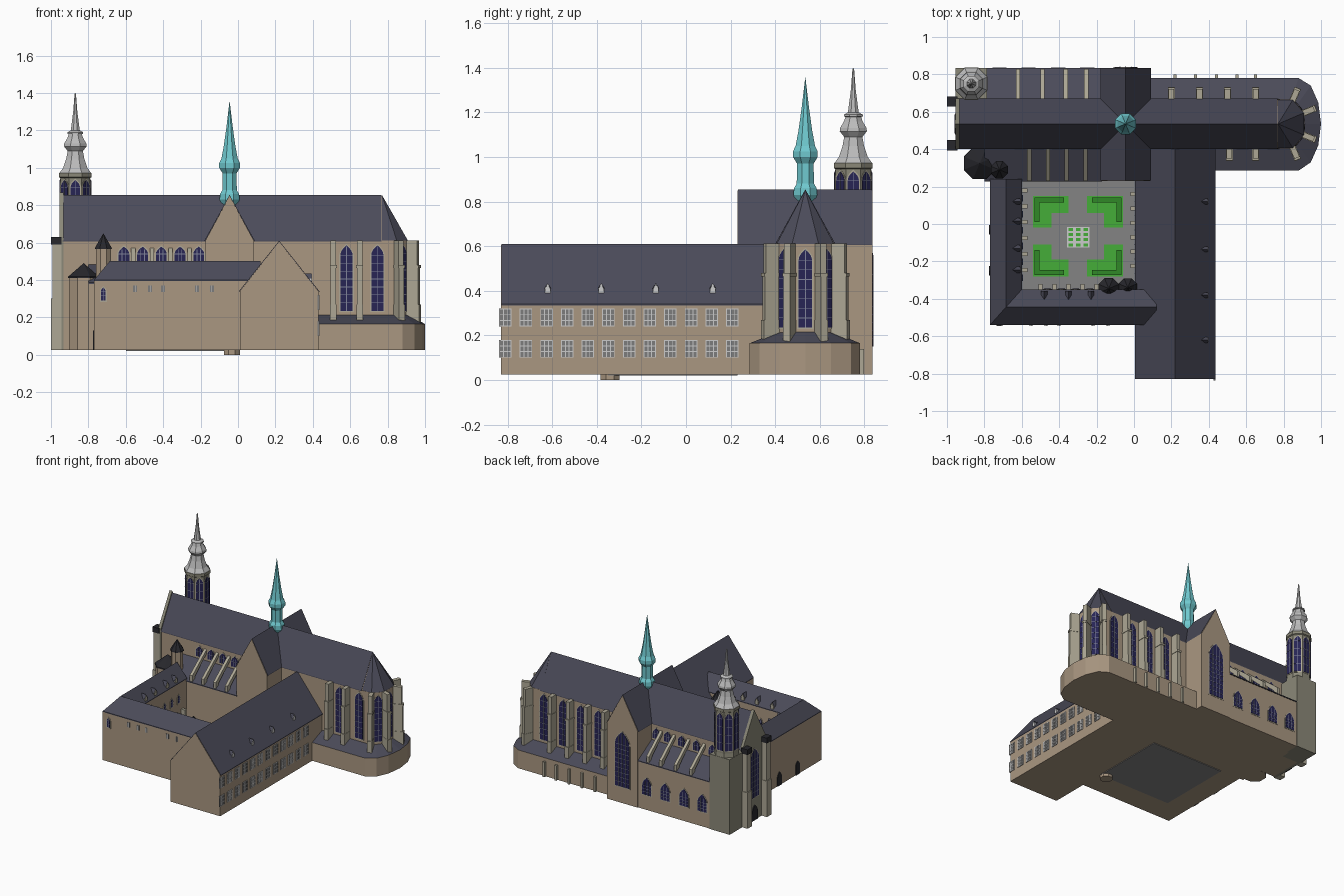
import bpy, bmesh
from math import sin, cos, pi, radians, atan2

if "Cube" in bpy.data.objects:
    bpy.data.objects.remove(bpy.data.objects["Cube"])

COL = dict(wall=(.40, .31, .22), stone=(.42, .39, .30), tower=(.26, .25, .19), roof=(.07, .07, .10),
           black=(.02, .02, .025), glass=(.02, .018, .09), bar=(.22, .23, .32), lead=(.5, .5, .5),
           copper=(.16, .58, .62), grey=(.23, .23, .23), pane=(.2, .2, .2), white=(.62, .62, .62),
           grass=(.06, .42, .04), hedge=(.03, .25, .02))
MATS = {}
for k, c in COL.items():
    MATS[k] = bpy.data.materials.new(k)
    MATS[k].diffuse_color = (*c, 1)
PARTS = {}          # part name -> (bmesh, material)


# ---- helpers: everything is a loft between rings of points ----
def loft(name, mat, rings):
    bm = PARTS.setdefault(name, (bmesh.new(), mat))[0]
    vs = [[bm.verts.new(p) for p in r] for r in rings]
    fs = []
    for a, b in zip(vs, vs[1:]):
        n = max(len(a), len(b))
        for i in range(n):
            j = (i + 1) % n
            q = [a[i % len(a)], a[j % len(a)], b[j % len(b)], b[i % len(b)]]
            fs.append(bm.faces.new(list(dict.fromkeys(q))))
    for r in (vs[0], vs[-1]):
        if len(r) > 2:
            fs.append(bm.faces.new(r))
    bmesh.ops.recalc_face_normals(bm, faces=fs)


def extrude(name, mat, prof, c, ang, d0, d1):
    """Upright profile (u, z) at c, pushed along the outward direction ang."""
    n, t = (cos(ang), sin(ang)), (-sin(ang), cos(ang))
    loft(name, mat, [[(c[0] + t[0]*u + n[0]*d, c[1] + t[1]*u + n[1]*d, z) for u, z in prof]
                     for d in (d0, d1)])


def block(name, mat, c, ang, w, d0, d1, z0, z1):
    extrude(name, mat, [(-w/2, z0), (w/2, z0), (w/2, z1), (-w/2, z1)], c, ang, d0, d1)


def box(name, mat, x0, x1, y0, y1, z0, z1):
    block(name, mat, ((x0 + x1)/2, (y0 + y1)/2), 0, y1 - y0, (x0 - x1)/2, (x1 - x0)/2, z0, z1)


def plate(name, mat, poly, z0, z1, top=None):
    loft(name, mat, [[(x, y, z0) for x, y in poly], [(x, y, z1) for x, y in top or poly]])


def turned(name, mat, c, prof, n=8):
    """Faceted turret or spire from (radius, z); radius 0 is a tip."""
    loft(name, mat, [[(c[0], c[1], z)] if r == 0 else
                     [(c[0] + r*cos((i + .5)*2*pi/n), c[1] + r*sin((i + .5)*2*pi/n), z) for i in range(n)]
                     for r, z in prof])


def house(name, mat, c, ang, h, z0, ze, zr, d0, d1, t=.005):
    extrude(name + "_walls", mat, [(-h, z0), (h, z0), (h, ze), (0, zr), (-h, ze)], c, ang, d0, d1)
    extrude(name + "_roof", "roof", [(-h - t, ze - t), (0, zr), (h + t, ze - t), (h + t, ze),
                                     (0, zr + t), (-h - t, ze)], c, ang, d0 + .002, d1 - .002)


def arch(w, z0, z1):
    h = min(w*.8, (z1 - z0)*.5)
    side = [(w/2*(1 - s*s), z1 - h + h*s) for s in (0, .25, .5, .75)]
    return [(-w/2, z0), (w/2, z0)] + side + [(0, z1)] + [(-u, z) for u, z in side[::-1]]


def window(name, c, ang, w, z0, z1, cols=2, rows=5):
    extrude(name + "_frames", "stone", arch(w + .014, z0 - .007, z1 + .008), c, ang, -.005, .002)
    extrude(name + "_glass", "glass", arch(w, z0, z1), c, ang, -.005, .004)
    n, t = (cos(ang), sin(ang)), (-sin(ang), cos(ang))
    zt = z1 - min(w*.8, (z1 - z0)*.5)
    for i in range(1, cols):
        u = w*(i/cols - .5)
        block(name + "_bars", "bar", (c[0] + t[0]*u, c[1] + t[1]*u), ang, .004, 0, .006,
              z0, zt + (z1 - zt)*(.9 if u == 0 else .6))
    for i in range(1, rows + 1):
        z = z0 + (zt - z0)*i/rows
        block(name + "_bars", "bar", c, ang, w, 0, .0055, z - .0015, z + .0015)


N, S, E, W = pi/2, -pi/2, 0, pi
CY = .535           # church axis

# ---- church: nave, transept, apse ----
house("nave", "wall", (0, CY), E, .13, .025, .61, .85, -.94, .77)
house("transept", "wall", (-.045, CY), N, .13, .025, .61, .85, -.305, .3)
apse = [(.77, .405), (.85, .405), (.91, .475), (.91, .595), (.85, .665), (.77, .665)]
plate("apse_walls", "wall", apse, .025, .61)
loft("apse_roof", "roof", [[(x, y, .608) for x, y in apse], [(.77, CY, .854)]])

# low ambulatory round the choir
amb = [(.085, .78), (.88, .78), (.945, .74), (.985, .65), (1, CY), (.985, .42), (.945, .33), (.88, .285), (.085, .285)]
inner = [(.085, .66), (.84, .66), (.87, .635), (.91, .595), (.91, CY), (.91, .475), (.87, .435), (.84, .41), (.085, .41)]
plate("ambulatory_walls", "wall", amb, .025, .165)
plate("ambulatory_roof", "roof", amb, .165, .215, inner)
for x in (.22, .33, .44, .55, .65):
    block("ambulatory_buttresses", "stone", (x, .78), N, .016, -.005, .018, .025, .14)

# choir buttresses and tall windows
spots = [((x, .665), N) for x in (.2, .35, .5, .65)] + [((x, .405), S) for x in (.51, .65)]
for s in (1, -1):
    spots += [((.85, CY + s*.13), s*radians(67)), ((.91, CY + s*.06), s*radians(22))]
for c, a in spots:
    block("choir_buttresses", "stone", c, a, .034, -.01, .068, .17, .27)
    block("choir_buttresses", "stone", c, a, .030, -.01, .062, .27, .47)
    block("choir_buttresses", "stone", c, a, .036, -.01, .066, .465, .48)
    block("choir_buttresses", "stone", c, a, .030, -.01, .056, .48, .612)
for x in (.275, .425, .575, .74):
    window("choir", (x, .665), N, .065, .235, .585, 2, 7)
for x in (.58, .745):
    window("choir", (x, .405), S, .065, .235, .585, 2, 7)
for s in (1, -1):
    window("choir", (.88, CY + s*.095), s*atan2(.06, .07), .055, .235, .585, 2, 7)
window("choir", (.91, CY), E, .06, .235, .585, 2, 7)
window("transept", (-.045, .835), N, .12, .15, .57, 4, 9)

# side aisles with flying buttresses and clerestory
for name, yo, yi, x0, a, fly, clere in (
        ("north_aisle", .83, .66, -.8, N, (-.62, -.49, -.365, -.255), (-.69, -.555, -.43, -.31, -.215)),
        ("south_aisle", .23, .41, -.8, S, (-.56, -.46, -.36, -.26), (-.61, -.51, -.41, -.31, -.21))):
    s = 1 if a == N else -1
    extrude(name + "_walls", "wall", [(yo, .025), (yo, .38), (yi, .48), (yi, .025)], (0, 0), E, x0, -.17)
    extrude(name + "_roof", "roof", [(yo + s*.004, .38), (yi, .48), (yi, .486), (yo + s*.004, .386)],
            (0, 0), E, x0, -.17)
    for x in fly:
        extrude("flying_buttresses", "stone", [(yo, .39), (yo, .435), (yi, .575), (yi, .545), (yo - s*.035, .42),
                                               (yo - s*.035, .39)], (x, 0), E, -.011, .011)
    for x in clere:
        window("clerestory", (x, CY + s*.13), a, .058, .50, .578, 3, 1)
for x in (-.25, -.405, -.565, -.72):
    window("north_aisle", (x, .83), N, .075, .14, .27, 3, 3)

# west front
extrude("west_gable", "tower", [(-.135, .025), (.135, .025), (.135, .63), (0, .868), (-.135, .63)],
        (-.955, CY), W, -.022, 0)
window("west", (-.955, CY), W, .1, .2, .57, 4, 7)
extrude("west_door", "black", arch(.07, .025, .14), (-.955, CY), W, -.005, .006)
for y in (.42, .655):
    block("west_buttresses", "stone", (-.955, y), W, .055, -.01, .045, .025, .3)
    block("west_buttresses", "stone", (-.955, y), W, .048, -.01, .038, .3, .59)
    block("west_buttress_caps", "black", (-.955, y), W, .056, -.01, .045, .59, .63)

# bell tower with two-stage spire
T = (-.87, .75)
box("tower_base", "tower", -.955, -.785, .66, .835, .025, .6)
turned("tower_belfry", "tower", T, [(.09, .6), (.086, .63), (.086, .945), (.094, .95), (.094, .972)])
for i in range(8):
    a = i*pi/4
    window("belfry", (T[0] + .0795*cos(a), T[1] + .0795*sin(a)), a, .05, .65, .935, 2, 4)
turned("tower_spire", "lead", T, [(.092, .972), (.07, 1.0), (.052, 1.05), (.044, 1.09), (.066, 1.115), (.064, 1.13),
                                  (.045, 1.16), (.038, 1.18), (.046, 1.182), (.046, 1.19), (.026, 1.2),
                                  (.012, 1.3), (.004, 1.395), (0, 1.4)])
# crossing spire
turned("crossing_spire", "copper", (-.045, CY), [(.035, .78), (.058, .83), (.055, .86), (.042, .88), (.04, .97),
                                                (.06, 1.0), (.06, 1.025), (.047, 1.05), (.033, 1.12),
                                                (.018, 1.22), (0, 1.36)])

# polygonal chapel and stair turrets
turned("chapel_walls", "wall", (-.825, .325), [(.085, .025), (.085, .415)])
turned("chapel_roof", "black", (-.825, .325), [(.092, .41), (.09, .418), (0, .49)])
for c, r, z0, z1, z2 in (((-.72, .29), .043, .03, .57, .65), ((-.033, -.34), .046, 0, .36, .44),
                         ((-.135, -.345), .052, .03, .38, .46)):
    turned("turret_walls", "wall", c, [(r, z0), (r, z1)])
    turned("turret_roofs", "black", c, [(r*1.15, z1 - .005), (r*1.1, z1 + .004), (0, z2)])

# ---- east range ----
house("east_range", "wall", (.22, 0), N, .21, .025, .34, .605, -.83, .41)
for i in range(12):
    y = -.81 + .0925*i
    for z in (.1, .24):
        block("range_panes", "pane", (.43, y), E, .056, -.005, .003, z, z + .08)
        for k in (-1, -.33, .33, 1):
            block("range_glazing", "white", (.43, y + k*.026), E, .004, 0, .005, z, z + .08)
            zz = z + .04 + k*.038
            block("range_glazing", "white", (.43, y), E, .056, 0, .005, zz - .002, zz + .002)
for y in (-.62, -.38, -.135, .12):
    house("east_dormers", "white", (.395, y), E, .012, .375, .41, .432, -.05, 0, .003)

# ---- cloister ranges, mitred at the corner ----
path = [((-.77, .24), (-.685, .24), (-.6, .24)), ((-.77, -.54), (-.685, -.445), (-.6, -.35)),
        ((.12, -.54), (.12, -.445), (.12, -.35))]
loft("cloister_walls", "wall", [[(*o, .025), (*o, .395), (*r, .495), (*i, .395), (*i, .025)] for o, r, i in path])
loft("cloister_roof", "roof", [[(*o, .393), (*o, .4), (*r, .502), (*i, .4), (*i, .393), (*r, .494)]
                               for o, r, i in path])
for y in (.12, .015, -.13, -.245):
    house("court_dormers", "stone", (-.607, y), E, .013, .39, .43, .455, -.05, 0, .004)
for x in (-.48, -.35, -.23):
    house("court_dormers", "stone", (x, -.357), N, .013, .39, .43, .455, -.05, 0, .004)
for x in (-.55, -.47, -.4, -.22, -.14):
    block("south_panes", "pane", (x, -.54), S, .022, -.005, .003, .335, .372)
    block("south_glazing", "white", (x, -.54), S, .003, 0, .005, .335, .372)
window("south", (-.72, -.54), S, .024, .29, .36, 2, 2)
for y in (-.25, -.03):
    extrude("cloister_doors", "black", arch(.05, .025, .13), (-.77, y), W, -.005, .005)

# cloister walk: buttresses and windows round the court
walk = [((-.6, .18 - .085*i), E, (0, -.0425)) for i in range(6)]
walk += [((.01, .16 - .077*i), W, (0, -.0385)) for i in range(6)]
walk += [((-.5 + .075*i, -.35), N, (.0375, 0)) for i in range(5)]
for c, a, o in walk:
    block("court_buttresses", "stone", c, a, .022, -.005, .03, .025, .19)
    w = (c[0] + o[0], c[1] + o[1])
    window("cloister", w, a, .035, .08, .17, 2, 2)
    window("cloister_upper", w, a, .025, .25, .31, 2, 2)

# ---- court garden ----
box("court_floor", "grey", -.6, .01, -.35, .23, .02, .03)
for sx in (1, -1):
    for sy in (1, -1):
        def bed(name, mat, u0, u1, v0, v1, z):
            xs = sorted((-.3 + sx*(.24 - u0), -.3 + sx*(.24 - u1)))
            ys = sorted((-.065 + sy*(.215 - v0), -.065 + sy*(.215 - v1)))
            box(name, mat, *xs, *ys, .028, z)
        bed("lawns", "grass", 0, .19, 0, .09, .034)
        bed("lawns", "grass", 0, .10, .09, .17, .034)
        bed("hedges", "hedge", .008, .165, .008, .034, .06)
        bed("hedges", "hedge", .008, .034, .034, .14, .06)
box("herb_bed", "white", -.358, -.238, -.125, -.015, .028, .036)
for i in range(3):
    for j in range(4):
        x, y = -.338 + .04*i, -.111 + .027*j
        box("herbs", "grass", x - .013, x + .013, y - .008, y + .008, .03, .04)

# ---- make one object per part ----
for name, (bm, mat) in PARTS.items():
    me = bpy.data.meshes.new(name)
    bm.to_mesh(me)
    bm.free()
    me.materials.append(MATS[mat])
    bpy.context.collection.objects.link(bpy.data.objects.new(name, me))

for m in bpy.data.materials:
    if m.users and not m.is_grease_pencil:
        m.use_nodes = True
        m.node_tree.nodes["Principled BSDF"].inputs["Base Color"].default_value = m.diffuse_color
